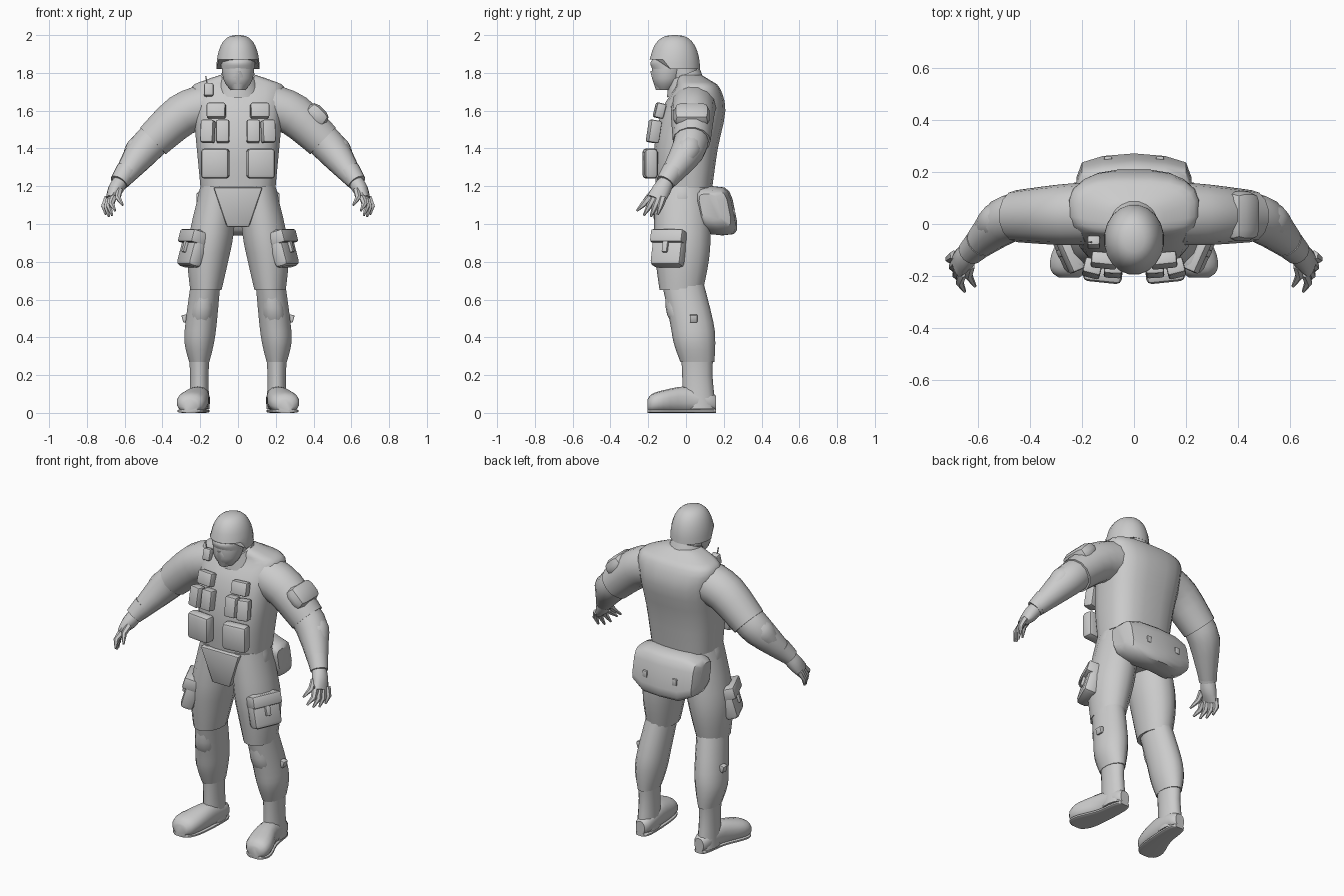
import bpy, bmesh, math
from mathutils import Vector, Matrix, Euler

default_cube = bpy.data.objects.get("Cube")
if default_cube:
    bpy.data.objects.remove(default_cube, do_unlink=True)

grey = bpy.data.materials.new("plain_grey")
grey.use_nodes = True
grey.diffuse_color = (.6, .6, .6, 1)
grey.node_tree.nodes["Principled BSDF"].inputs["Base Color"].default_value = grey.diffuse_color
RIGHTWARD, BACKWARD, UPWARD = Vector((1, 0, 0)), Vector((0, 1, 0)), Vector((0, 0, 1))
parts = []


def finish(bm, name, side):
    """Turn a bmesh into a named object, flipped in x when side is negative."""
    bmesh.ops.scale(bm, vec=(side, 1, 1), verts=bm.verts)
    bmesh.ops.recalc_face_normals(bm, faces=bm.faces)
    mesh = bpy.data.meshes.new(name)
    bm.to_mesh(mesh)
    bm.free()
    mesh.materials.append(grey)
    obj = bpy.data.objects.new(name, mesh)
    bpy.context.collection.objects.link(obj)
    parts.append(obj)


def smooth_rows(rows, steps):
    """Run a smooth curve through the control rows (x, y, z, width, depth)."""
    rows = [Vector((*row, row[-1])[:5]) for row in rows]
    padded = [rows[0], *rows, rows[-1]]
    result = []
    for before, start, end, after in zip(padded, rows, rows[1:], padded[3:]):
        leave, arrive = (end - before) / 2, (after - start) / 2
        for step in range(steps):
            t = step / steps
            ease = t * t * (3 - 2 * t)
            result.append(start.lerp(end, ease) + leave * (t * (1 - t) ** 2) - arrive * (t * t * (1 - t)))
    return result + [rows[-1]]


def loft(name, rows, axis=None, ref=BACKWARD, sides=14, power=2, side=1, steps=3, shape=None):
    """Skin superellipse rings; they follow the path unless an axis is given."""
    bm = bmesh.new()
    rows = smooth_rows(rows, steps)
    centres = [Vector(row[:3]) for row in rows]
    rings = []
    for i, row in enumerate(rows):
        ahead, behind = centres[min(i + 1, len(rows) - 1)], centres[max(i - 1, 0)]
        tangent = (axis or ahead - behind).normalized()
        across = ref.cross(tangent).normalized()
        along = tangent.cross(across)
        ring = []
        for k in range(sides):
            angle = math.tau * (k + .5) / sides
            c, s = math.cos(angle), math.sin(angle)
            u = math.copysign(abs(c) ** (2 / power), c) * row[3]
            v = math.copysign(abs(s) ** (2 / power), s) * row[4]
            point = centres[i] + across * u + along * v
            ring.append(bm.verts.new(shape(point) if shape else point))
        rings.append(ring)
    for low, high in zip(rings, rings[1:]):
        for k in range(sides):
            n = (k + 1) % sides
            bm.faces.new((low[k], low[n], high[n], high[k]))
    bm.faces.new(rings[0])
    bm.faces.new(rings[-1])
    finish(bm, name, side)


def column(name, *rows, **options):
    """Loft horizontal rings on the centre plane from (y, z, width, depth)."""
    loft(name, [(0, *row) for row in rows], **{"axis": UPWARD, "sides": 20, **options})


def box(name, centre, size, tilt=0, roll=0, turn=0, bevel=.01, taper=1, side=1):
    """Bevelled box; taper narrows its lower end."""
    bm = bmesh.new()
    bmesh.ops.create_cube(bm, size=1)
    for vert in bm.verts:
        if vert.co.z < 0:
            vert.co.x *= taper
    bmesh.ops.scale(bm, vec=size, verts=bm.verts)
    bmesh.ops.bevel(bm, geom=bm.edges[:], offset=bevel, segments=2, affect='EDGES', profile=.5)
    rotation = Euler([math.radians(angle) for angle in (tilt, roll, turn)]).to_matrix()
    bm.transform(Matrix.Translation(centre) @ rotation.to_4x4())
    finish(bm, name, side)


def raise_brow(point):
    """Open the lower front of the helmet around the face."""
    if point.y < -.09:
        point.z = max(point.z, 1.87)
    return point


def keep_above_ground(point):
    point.z = max(point.z, 0)
    return point


def slope_back(point):
    """Lean the bag so that its lower edge sticks out further."""
    point.y += (1.07 - point.z) * .2
    return point


# Vest, pelvis and groin guard
column("vest", (-.01, 1.19, .2, .15), (0, 1.4, .22, .17), (.04, 1.6, .24, .17),
       (.06, 1.72, .25, .12), (.04, 1.76, .18, .09), (.02, 1.79, .09, .06), power=2.8)
column("pelvis", (-.02, 1, .06, .1), (-.02, 1.1, .21, .14), (-.02, 1.2, .2, .14))
box("groin_guard", (0, -.155, 1.09), (.26, .04, .21), tilt=4, taper=.45)

# Neck, collar and head
column("neck", (.01, 1.7, .08), (-.03, 1.86, .08))
column("collar", (0, 1.71, .12, .11), (-.01, 1.79, .09), axis=UPWARD - BACKWARD * .4)
column("face", (-.11, 1.71, .04), (-.1, 1.77, .08), (-.08, 1.9, .09, .1))
column("mask", (-.13, 1.71, .03), (-.12, 1.77, .06), (-.12, 1.81, .03, .07))
column("goggles", (-.09, 1.82, .09), (-.09, 1.85, .09, .1), (-.09, 1.87, .09))
dome = [math.radians(angle) for angle in range(0, 90, 11)]
column("helmet", *[(-.06, 1.82 + .18 * math.sin(a), .116 * math.cos(a) ** .7, .136 * math.cos(a) ** .7)
                   for a in dome], steps=1, shape=raise_brow)

for label, side in (("left_", 1), ("right_", -1)):
    # Arm with elbow pad and glove
    loft(label + "sleeve", [(.18, .04, 1.62, .12), (.3, .035, 1.575, .115), (.45, .03, 1.44, .1)], side=side)
    loft(label + "forearm", [(.42, .03, 1.47, .09), (.5, .01, 1.39, .09), (.62, -.1, 1.23, .05)], side=side)
    loft(label + "elbow_pad", [(.5, .03, 1.43, .06), (.53, .01, 1.39, .07), (.57, -.02, 1.33, .05)], side=side)
    loft(label + "glove_cuff", [(.59, -.07, 1.28, .06), (.63, -.11, 1.22, .05)], side=side)
    loft(label + "palm", [(.62, -.1, 1.23, .04), (.65, -.13, 1.18, .04, .05), (.68, -.16, 1.13, .02, .05)],
         side=side)

    # Fingers fan out evenly between the first and the last
    fingers = [("thumb", Vector((.63, -.16, 1.18)), Vector((.61, -.24, 1.1)))]
    for i, finger in enumerate(("index", "middle", "ring", "little")):
        base = Vector((.66, -.19, 1.14)).lerp(Vector((.69, -.12, 1.14)), i / 3)
        tip = Vector((.65, -.26, 1.07)).lerp(Vector((.7, -.15, 1.05)), i / 3)
        fingers.append((finger, base, tip - UPWARD * .02 * math.sin(math.pi * i / 3)))
    for finger, base, tip in fingers:
        knuckle = base.lerp(tip, .5) + RIGHTWARD * .015
        loft(label + finger + "_finger", [(*base, .02), (*knuckle, .016), (*tip, .006)],
             sides=6, steps=1, side=side)

    # Leg with knee pad
    upright = {"axis": UPWARD, "side": side}
    loft(label + "thigh", [(.1, -.02, 1.2, .1, .14), (.14, -.02, .95, .12, .15),
                           (.16, -.02, .8, .11, .14), (.17, -.025, .65, .085, .115)], **upright)
    loft(label + "shin", [(.17, -.02, .7, .08, .11), (.195, .03, .48, .085, .115),
                          (.205, .045, .37, .08, .11), (.205, .06, .27, .055, .09)], **upright)
    loft(label + "knee_pad", [(.18, -.06, .62, .05), (.19, -.04, .52, .06), (.2, 0, .42, .04)], **upright)
    box(label + "knee_buckle", (.28, .04, .5), (.03, .04, .04), roll=15, bevel=.005, side=side)

    # Boot, with a flat sole that follows the outline of the foot
    loft(label + "boot_shaft", [(.205, .06, .36, .06, .09), (.205, .06, .2, .05, .08), (.205, .07, .02, .055, .09)],
         **upright)
    foot = [(.2, .16, .05, .03, .04), (.2, .12, .06, .05, .05), (.21, 0, .07, .06, .07),
            (.24, -.12, .06, .08, .06), (.25, -.18, .05, .07, .05), (.25, -.205, .04, .04, .03)]
    sole = [(x, y, .01, width * .95, .01) for x, y, z, width, height in foot]
    for part, rows, power in (("boot_foot", foot, 2.3), ("boot_sole", sole, 4)):
        loft(label + part, rows, axis=-BACKWARD, ref=UPWARD, power=power, side=side, shape=keep_above_ground)

    # Thigh pouch with flap and strap
    lean = {"roll": -16, "turn": -24, "side": side}
    box(label + "thigh_pouch", (.24, -.09, .87), (.08, .18, .2), bevel=.025, **lean)
    box(label + "thigh_pouch_flap", (.24, -.09, .93), (.085, .185, .07), **lean)
    box(label + "thigh_pouch_strap", (.28, -.11, .88), (.02, .03, .06), bevel=.005, **lean)

    # Chest pouches
    box(label + "top_pouch", (.115, -.14, 1.6), (.1, .05, .08), tilt=-14, turn=6, side=side)
    for pouch, x, turn in (("inner_pouch", .08, 3), ("outer_pouch", .16, 14)):
        box(label + pouch, (x, -.17, 1.49), (.07, .06, .12), tilt=-9, turn=turn, side=side)
    box(label + "lower_pouch", (.12, -.19, 1.32), (.15, .07, .16), turn=6, bevel=.02, side=side)

# Left sleeve patch
box("sleeve_patch", (.415, .03, 1.575), (.13, .19, .1), roll=44, bevel=.04)

# Radio on the right shoulder
box("radio", (-.155, -.07, 1.71), (.05, .04, .07), tilt=-15)
box("radio_antenna", (-.165, -.07, 1.75), (.006, .006, .07), roll=-10, bevel=.001)

# Rear waist bag, mirrored about its middle
half_bag = [(.22, .13, 1.09, .05, .07), (.2, .15, 1.08, .08, .1), (.12, .16, 1.07, .09, .13)]
mirrored = [(-x, *rest) for x, *rest in half_bag]
loft("waist_bag", mirrored + [(0, .17, 1.07, .09, .13)] + half_bag[::-1], axis=RIGHTWARD, ref=UPWARD,
     power=4, steps=1, shape=slope_back)
for label, x in (("left_", .1), ("right_", -.1)):
    box(label + "bag_buckle", (x, .25, 1.06), (.03, .02, .04), bevel=.005)

# Smooth shading that keeps hard edges
bpy.ops.object.select_all(action='DESELECT')
for obj in parts:
    obj.select_set(True)
bpy.context.view_layer.objects.active = parts[0]
bpy.ops.object.shade_smooth_by_angle(angle=math.radians(42))
